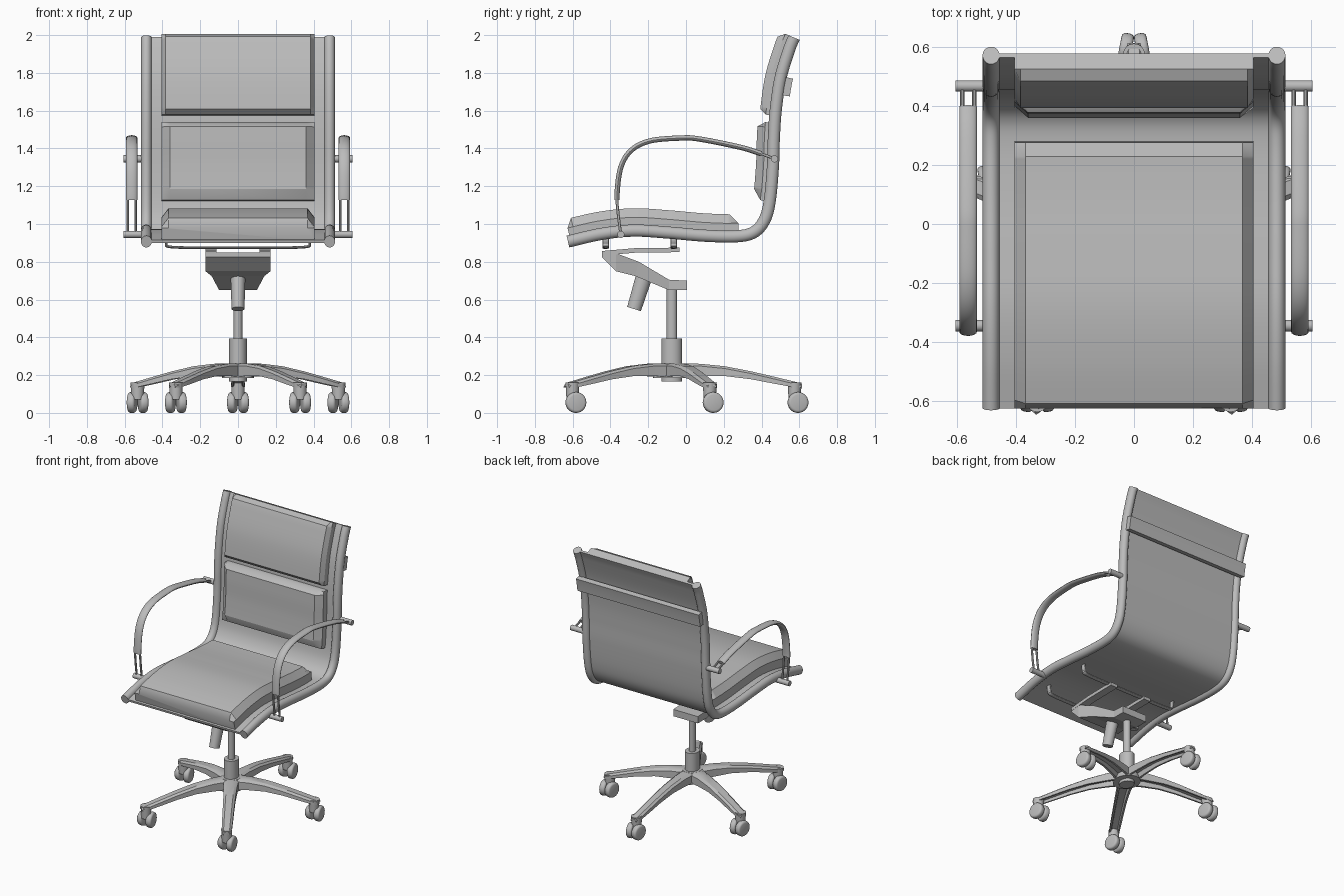
import bpy, bmesh, math
from mathutils import Vector, Matrix

if "Cube" in bpy.data.objects:
    bpy.data.objects.remove(bpy.data.objects["Cube"], do_unlink=True)

grey = bpy.data.materials.new("plain_grey")
grey.use_nodes = True
COLOUR = (0.5, 0.5, 0.5, 1)
grey.diffuse_color = COLOUR
grey.node_tree.nodes["Principled BSDF"].inputs["Base Color"].default_value = COLOUR


def finish(name, bm, smooth=True):
    bmesh.ops.recalc_face_normals(bm, faces=bm.faces)
    mesh = bpy.data.meshes.new(name)
    bm.to_mesh(mesh)
    bm.free()
    mesh.materials.append(grey)
    obj = bpy.data.objects.new(name, mesh)
    bpy.context.collection.objects.link(obj)
    if smooth:
        bpy.ops.object.select_all(action='DESELECT')
        obj.select_set(True)
        bpy.context.view_layer.objects.active = obj
        bpy.ops.object.shade_smooth_by_angle(angle=math.radians(32))
    return obj


def loft(name, rings, smooth=True):
    """Skin closed rings of 3D points and cap both ends."""
    bm = bmesh.new()
    rows = [[bm.verts.new(p) for p in ring] for ring in rings]
    n = len(rows[0])
    for a, b in zip(rows, rows[1:]):
        for i in range(n):
            j = (i + 1) % n
            bm.faces.new((a[i], a[j], b[j], b[i]))
    bm.faces.new(rows[0])
    bm.faces.new(rows[-1][::-1])
    return finish(name, bm, smooth)


def spline(pts, steps=10):
    """Catmull-Rom curve through 2D points."""
    p = [Vector(q) for q in pts]
    p = [2 * p[0] - p[1]] + p + [2 * p[-1] - p[-2]]
    out = []
    for a, b, c, d in zip(p, p[1:], p[2:], p[3:]):
        for k in range(steps):
            t = k / steps
            out.append(0.5 * (2 * b + (c - a) * t + (2 * a - 5 * b + 4 * c - d) * t * t
                              + (3 * b - a - 3 * c + d) * t ** 3))
    return out + [p[-2]]


def sweep(name, path, section, cap=None, plane="yz", smooth=True):
    """Sweep (across, offset) points along a planar path; cap limits offset at the ends."""
    rings = []
    last = len(path) - 1
    for i, p in enumerate(path):
        t = (path[min(i + 1, last)] - path[max(i - 1, 0)]).normalized()
        ring = []
        for u, d in section:
            if cap is not None and i in (0, last):
                d = min(d, cap)
            a, b = p + Vector((-t.y, t.x)) * d
            ring.append((u, a, b) if plane == "yz" else (a, u, b))
        rings.append(ring)
    return loft(name, rings, smooth)


def circle(x, r, rd, n=20):
    return [(x + r * math.cos(2 * math.pi * k / n), rd * math.sin(2 * math.pi * k / n))
            for k in range(n)]


def rect(x0, x1, d0, d1):
    return [(x0, d0), (x1, d0), (x1, d1), (x0, d1)]


def rod(name, start, end, r0, r1=None, squash=1, bevel=0):
    a, b = Vector(start), Vector(end)
    bm = bmesh.new()
    m = Matrix.Translation((a + b) / 2) @ (b - a).to_track_quat('Z', 'Y').to_matrix().to_4x4()
    bmesh.ops.create_cone(bm, cap_ends=True, segments=28, radius1=r0, radius2=r1 or r0,
                          depth=(b - a).length, matrix=m)
    bmesh.ops.scale(bm, vec=(squash, 1, 1), verts=bm.verts)
    if bevel:
        rims = [e for e in bm.edges if any(len(f.verts) > 4 for f in e.link_faces)]
        bmesh.ops.bevel(bm, geom=rims, offset=bevel, segments=3, profile=0.5, affect='EDGES')
    return finish(name, bm)


# Side rails and the sheet slung between them
rail = spline([(-.625, .907), (-.45, .947), (-.28, .965), (-.1, .955), (.1, .938), (.27, .935),
               (.36, .957), (.415, 1.02), (.443, 1.12), (.46, 1.3), (.465, 1.45), (.475, 1.6),
               (.5, 1.77), (.545, 1.92), (.572, 1.987)], 12)
for side, s in (("left", 1), ("right", -1)):
    sweep(side + "_rail", rail, circle(s * .485, .029, .032))
sweep("seat_and_back_sheet", rail, rect(-.48, .48, -.008, .008))


# Padded cushions with bevelled borders
def cushion(name, stations, d1, d2, inset_a, inset_b, side):
    first, last = stations[0], stations[-1]
    path = [first] + [p for p in stations if (p - first).length > inset_a
                      and (p - last).length > inset_b] + [last]
    w, wi = .405, .405 - side
    section = [(-w, 0), (w, 0), (w, d1), (wi, d2), (-wi, d2), (-w, d1)]
    sweep(name, path, section, cap=d1)


cushion("seat_cushion", [p for p in rail if -.62 < p.x < .285 and p.y < 1], .07, .118, .03, .04, .037)
cushion("lower_back_cushion", [p for p in rail if 1.11 < p.y < 1.545], .05, .09, .055, .015, .045)
cushion("upper_back_cushion", [p for p in rail if 1.562 < p.y], .05, .082, .025, .03, .02)

# Band across the back
sweep("back_band", [p for p in rail if 1.685 < p.y < 1.785], rect(-.5, .5, -.065, -.028))

# Armrests: twin wires, a pad over them and mounting pins
arm = spline([(.47, 1.345), (.38, 1.378), (.28, 1.408), (.07, 1.45), (-.03, 1.455), (-.19, 1.44), (-.29, 1.39),
              (-.345, 1.3), (-.365, 1.16), (-.36, 1.06), (-.345, .945)])
pad = [p for p in arm if p.x < .4 and p.y > 1.12]
for side, s in (("left", 1), ("right", -1)):
    for where, x in (("inner", .542), ("outer", .583)):
        sweep(f"{side}_{where}_arm_wire", arm, circle(s * x, .007, .008, 10))
    sweep(side + "_arm_pad", pad, [(s * .563 + x, d) for x, d in circle(0, .03, .014, 16)])
    for where, y, z in (("back", .468, 1.345), ("front", -.345, .945)):
        rod(f"{side}_{where}_arm_pin", (s * .48, y, z), (s * .605, y, z), .019)

# Support wires under the seat
cross = spline([(-.385, .94), (-.38, .9), (-.34, .877), (0, .875), (.34, .877), (.38, .9), (.385, .94)], 6)
for where, y in (("front", -.425), ("back", -.065)):
    sweep(where + "_seat_support", cross, [(y + u, d) for u, d in circle(0, .018, .007, 12)], plane="xz")

# Tilt mechanism: tapered housing, prongs, rear block and adjuster
housing = [((-.445, .85), (-.445, .825), .172), ((-.37, .845), (-.37, .75), .172),
           ((-.25, .8), (-.27, .725), .14), ((-.09, .705), (-.09, .65), .1),
           ((.005, .7), (.005, .65), .1)]
loft("tilt_housing", [[(-w, *top), (w, *top), (w, *low), (-w, *low)] for top, low, w in housing], False)
for side, s in (("left", 1), ("right", -1)):
    prong = [Vector(p) for p in ((-.445, .845), (-.27, .86), (-.035, .863))]
    sweep(side + "_housing_prong", prong, rect(s * .115, s * .173, -.012, .012), smooth=False)
rod("tilt_adjuster", (0, -.275, .55), (0, -.21, .76), .038, .045, .9)

# Gas column and hub
Y0, SQ = -.075, .86
rod("gas_column", (0, Y0, .38), (0, Y0, .68), .027, squash=SQ)
rod("column_sleeve", (0, Y0, .165), (0, Y0, .395), .055, squash=SQ)
rod("base_hub", (0, Y0, .185), (0, Y0, .262), .1, .075, squash=SQ)

# Five channelled legs with twin-wheel casters
REACH = .65
profile = [(.03, .262, .19, .058), (.15, .26, .195, .05), (.28, .247, .195, .045), (.42, .22, .178, .042),
           (.54, .192, .155, .04), (.66, .163, .133, .037), (.69, .152, .135, .024)]
for k in range(5):
    ang = math.radians(90 + 72 * k)
    ca, sa = math.cos(ang), math.sin(ang)
    rings = []
    for r, zt, zb, w in profile:
        groove = zb + .5 * (zt - zb)
        half = [(w, zb), (w, zt - .012), (.6 * w, zt)]
        under = [(-.7 * w, zb), (-.55 * w, groove), (.55 * w, groove), (.7 * w, zb)]
        sec = half + [(-v, z) for v, z in half[::-1]] + under
        rings.append([(SQ * (r * ca - v * sa), Y0 + r * sa + v * ca, z) for v, z in sec])
    loft(f"leg_{k + 1}", rings)
    x, y = SQ * REACH * ca, Y0 + REACH * sa
    rod(f"caster_stem_{k + 1}", (x, y, .07), (x, y, .16), .032, .037)
    for where, s in (("left", 1), ("right", -1)):
        rod(f"caster_{k + 1}_{where}_wheel", (x + s * .008, y + .014, .055),
            (x + s * .05, y + .022, .055), .055, bevel=.014)
